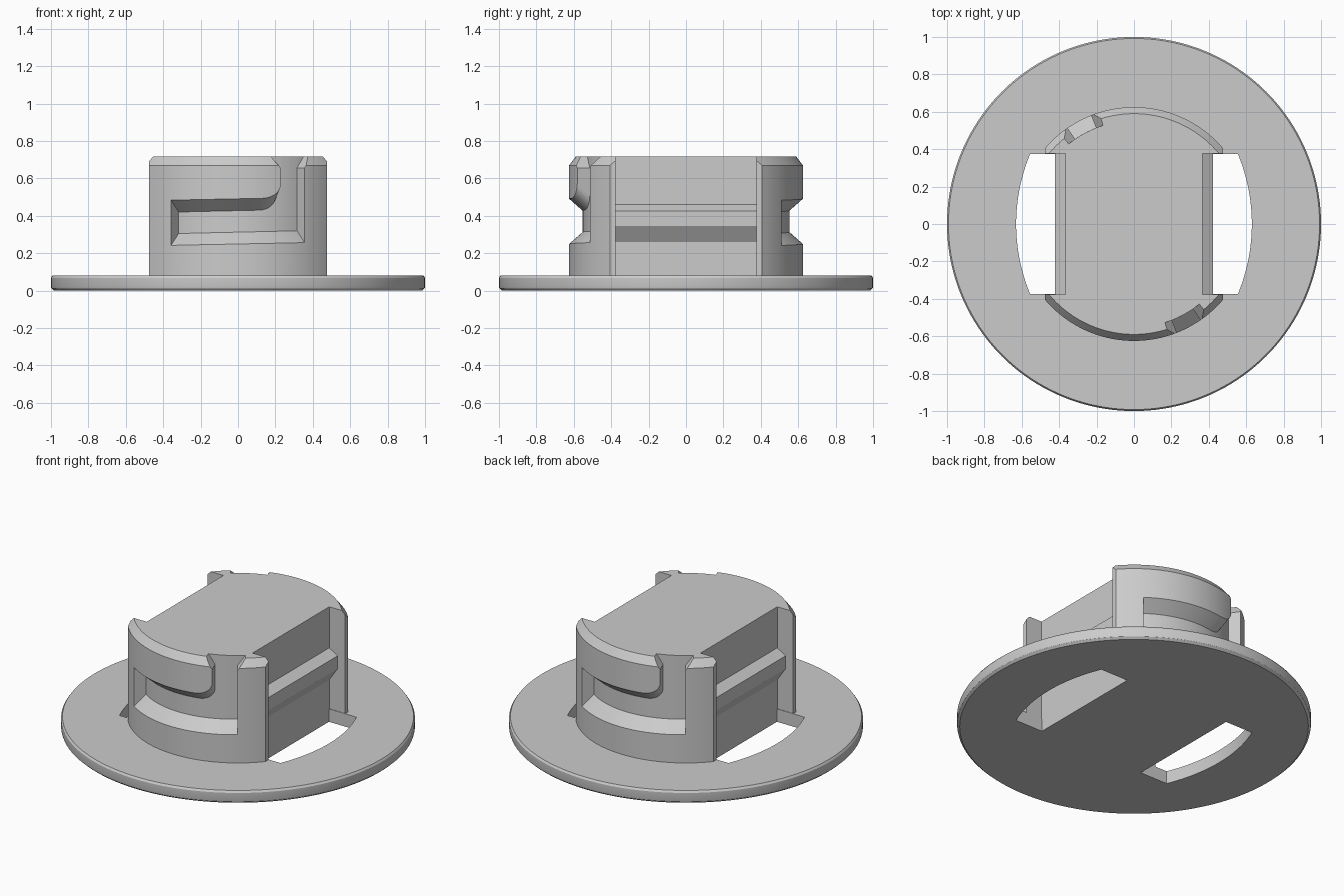
import bpy, bmesh, math

if "Cube" in bpy.data.objects:
    bpy.data.objects.remove(bpy.data.objects["Cube"], do_unlink=True)

grey = bpy.data.materials.new("light grey plastic")
grey.use_nodes = True
colour = (0.6, 0.6, 0.6, 1)
grey.diffuse_color = colour
grey.node_tree.nodes["Principled BSDF"].inputs["Base Color"].default_value = colour


def finish(name, bm):
    bmesh.ops.recalc_face_normals(bm, faces=bm.faces[:])
    mesh = bpy.data.meshes.new(name)
    bm.to_mesh(mesh)
    bm.free()
    mesh.materials.append(grey)
    obj = bpy.data.objects.new(name, mesh)
    bpy.context.collection.objects.link(obj)
    return obj


def loft(name, rings):
    """Solid skinned through closed rings of equal size, capped at the ends."""
    bm = bmesh.new()
    rows = [[bm.verts.new(p) for p in ring] for ring in rings]
    for a, b in zip(rows, rows[1:]):
        for i in range(len(a)):
            j = (i + 1) % len(a)
            bm.faces.new((a[i], a[j], b[j], b[i]))
    bm.faces.new(rows[0])
    bm.faces.new(rows[-1])
    return finish(name, bm)


def turned(name, profile, steps=160):
    """Stack of circles from (radius, height) pairs."""
    turns = [math.tau * i / steps for i in range(steps)]
    return loft(name, [[(r * math.cos(t), r * math.sin(t), z) for t in turns]
                       for r, z in profile])


def prism(name, outline, z0, z1):
    return loft(name, [[(x, y, z) for x, y in outline] for z in (z0, z1)])


def box(name, x0, x1, y, z0, z1):
    return prism(name, [(x0, -y), (x1, -y), (x1, y), (x0, y)], z0, z1)


def activate(obj):
    bpy.ops.object.select_all(action="DESELECT")
    obj.select_set(True)
    bpy.context.view_layer.objects.active = obj


def cut(obj, cutter):
    cutter.hide_render = True
    mod = obj.modifiers.new("cut", "BOOLEAN")
    mod.operation, mod.solver, mod.object = "DIFFERENCE", "EXACT", cutter
    activate(obj)
    bpy.ops.object.modifier_apply(modifier=mod.name)
    bpy.data.objects.remove(cutter, do_unlink=True)


def smooth(obj):
    activate(obj)
    bpy.ops.object.shade_smooth_by_angle(angle=math.radians(20))


R, FLOOR, OUT = 0.625, 0.553, 0.67      # plug radius, groove floor, cutter reach
WALL, HALF = 0.365, 0.378               # side recess wall and half length
SLOPE = 0.88                            # flare of the groove flanks


def sector(name, columns, turn):
    """Cutter around the plug: (degrees, inner z pair, outer z pair) columns."""
    rings = []
    for deg, (ib, it), (ob, ot) in columns:
        a = math.radians(deg) + turn
        s, c = math.sin(a), -math.cos(a)
        rings.append([(r * s, r * c, z) for r, z in
                      ((FLOOR, ib), (FLOOR, it), (OUT, ot), (OUT, ob))])
    return loft(name, rings)


def slot_columns():
    """Slightly rising groove, rounded hook end, then a shaft open to the top."""
    start, bend, tip, end = -35, 12, 21.5, 34.7
    rise = (OUT - FLOOR) * SLOPE
    angles = [start + (bend - start) * i / 24 for i in range(24)]
    angles += [bend + (tip - bend) * math.sin(math.pi / 2 * i / 8) for i in range(9)]
    columns = []
    for a in angles:
        low = 0.305 + 0.015 * (a - start) / 70
        t = max(0, (a - bend) / (tip - bend))
        high = low + 0.115 + 0.075 * (1 - math.sqrt(max(0, 1 - t * t)))
        columns.append((a, (low, high), (low - rise, high + rise)))
    for i in range(9):
        a = tip + 0.04 + (end - tip) * i / 8
        low = 0.305 + 0.015 * (a - start) / 70
        columns.append((a, (low, 0.8), (low - rise, 0.8)))
    return columns


def mouth_columns():
    """Flared lead-in at the top of the shaft."""
    knots = [(16.8, 0.725), (21.5, 0.655), (25, 0.655), (30, 0.655),
             (34.7, 0.655), (40, 0.725)]
    return [(a, (z, 0.8), (z, 0.8)) for a, z in knots]


# Base flange with softened rim
flange = turned("base_flange", [(0.985, 0), (0.998, 0.012), (1, 0.02),
                                (1, 0.068), (0.992, 0.08)])

# Round plug with chamfered top
plug = turned("locking_plug", [(R, 0.07), (R, 0.67), (0.59, 0.716)])

for side in (1, -1):
    # Curved window through the flange
    arc = [math.radians(-22.6 + 45.2 * i / 24) for i in range(25)]
    outline = [(side * WALL, -0.375)]
    outline += [(side * (0.975 * math.cos(a) - 0.345), 0.975 * math.sin(a)) for a in arc]
    outline += [(side * WALL, 0.375)]
    cut(flange, prism("window_cutter", outline, -0.1, 0.2))
    # Flat flanks and the recess between the corner columns
    cut(plug, box("flank_cutter", side * 0.475, side * 0.8, 0.8, 0, 1))
    cut(plug, box("recess_cutter", side * WALL, side * 0.9, HALF, 0, 1))

# Bayonet grooves on the front and back
for turn in (0, math.pi):
    cut(plug, sector("slot_cutter", slot_columns(), turn))
    cut(plug, sector("mouth_cutter", mouth_columns(), turn))

# Snap ridges along the recess walls
for side, label in ((1, "left"), (-1, "right")):
    section = [(WALL - 0.01, 0.46), (WALL, 0.46), (0.422, 0.425),
               (0.422, 0.345), (WALL, 0.26), (WALL - 0.01, 0.26)]
    loft(label + "_snap_ridge", [[(side * x, y, z) for x, z in section]
                                 for y in (-HALF, HALF)])

smooth(flange)
smooth(plug)
